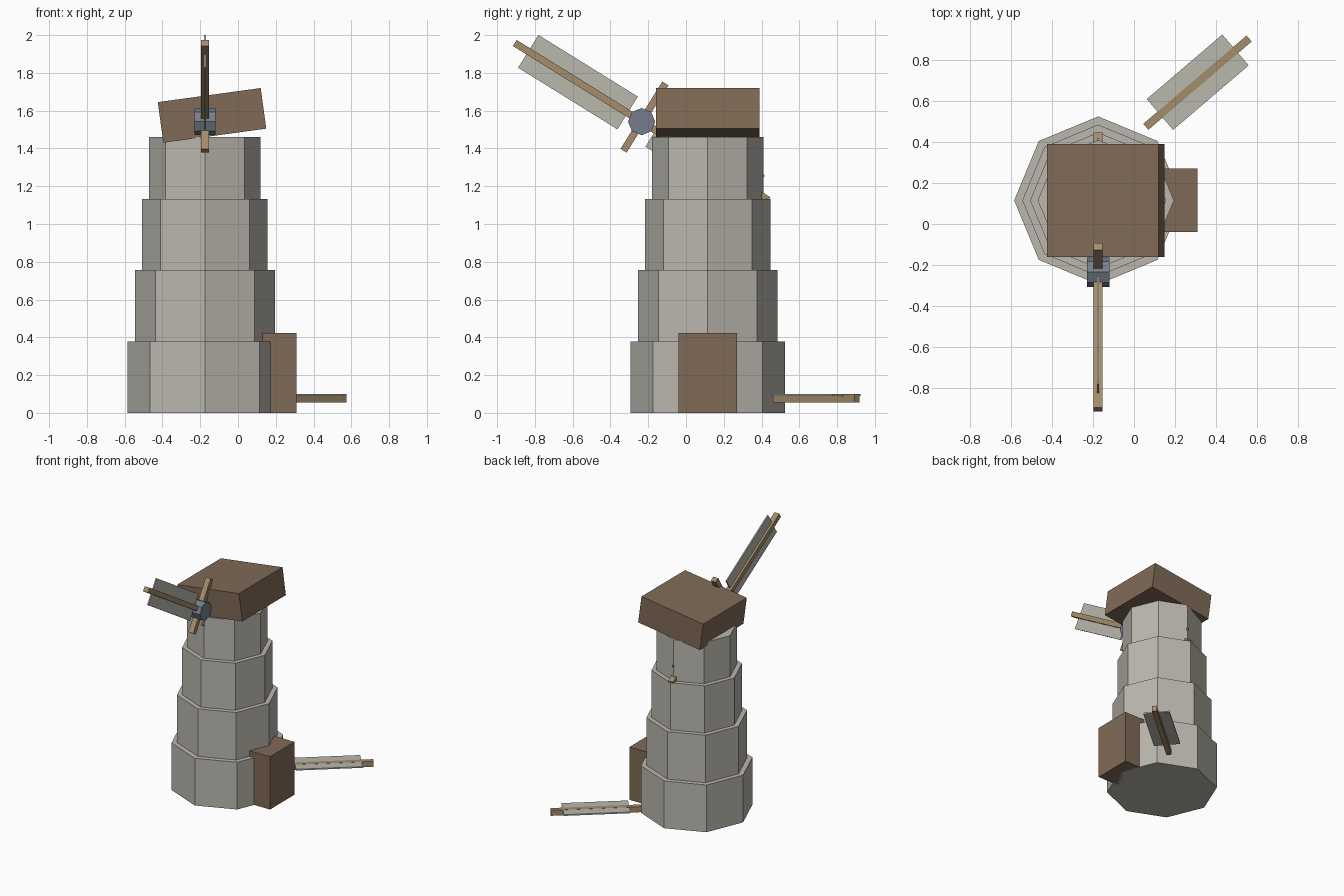
import bpy, bmesh, math
from mathutils import Matrix, Vector

if "Cube" in bpy.data.objects:
    bpy.data.objects.remove(bpy.data.objects["Cube"])


def material(name, rgb):
    """Flat colour from 0-255 screen values, converted to linear."""
    m = bpy.data.materials.new(name)
    m.diffuse_color = [((c / 255 + 0.055) / 1.055) ** 2.4 for c in rgb] + [1.0]
    m.use_nodes = True
    m.node_tree.nodes["Principled BSDF"].inputs["Base Color"].default_value = m.diffuse_color
    return m


STONE = material("pale stone", (186, 183, 174))
SAILCLOTH = material("sail cloth", (186, 184, 174))
BROWN = material("dark brown wood", (128, 107, 87))
TIMBER = material("light timber", (165, 140, 106))
IRON = material("blue grey iron", (118, 127, 141))


def finish(name, bm, mat, loc, rot):
    mesh = bpy.data.meshes.new(name)
    bm.to_mesh(mesh)
    bm.free()
    mesh.materials.append(mat)
    ob = bpy.data.objects.new(name, mesh)
    ob.location = loc
    ob.rotation_euler = rot
    bpy.context.collection.objects.link(ob)
    return ob


def box(name, size, loc, mat, rot=(0, 0, 0)):
    bm = bmesh.new()
    bmesh.ops.create_cube(bm, size=1, matrix=Matrix.Diagonal((*size, 1)))
    return finish(name, bm, mat, loc, rot)


def octagon(name, radius, height, loc, mat, rot=(0, 0, 0)):
    bm = bmesh.new()
    bmesh.ops.create_cone(bm, cap_ends=True, segments=8, radius1=radius,
                          radius2=radius, depth=height)
    return finish(name, bm, mat, loc, rot)


# Stepped octagonal tower
TX, TY = -0.175, 0.115
levels = [0, 0.377, 0.756, 1.132, 1.46]
for i, r in enumerate((0.41, 0.37, 0.332, 0.295)):
    z0, z1 = levels[i], levels[i + 1]
    octagon(f"tower_tier_{i + 1}", r, z1 - z0, (TX, TY, (z0 + z1) / 2), STONE)

# Tilted cap and the entrance porch
box("tilted_cap", (0.55, 0.55, 0.217), (-0.1375, TY, 1.575), BROWN,
    (0, math.radians(-7.8), 0))
box("entrance_porch", (0.18, 0.31, 0.422), (0.22, 0.115, 0.211), BROWN)

# Hub with its axle across the tower
HUB = Vector((TX, -0.235, 1.542))
octagon("hub", 0.072, 0.11, HUB, IRON, (0, math.pi / 2, 0))


def radial(name, size_x, width, start, end, degrees, mat):
    """Box lying along a spoke of the hub, in the y-z plane."""
    a = math.radians(degrees)
    d = Vector((0, math.cos(a), math.sin(a)))
    box(name, (size_x, end - start, width), HUB + d * (start + end) / 2,
        mat, (a, 0, 0))


# Two whole blades with sails, and two snapped stubs
for label, angle in (("front", 148.2), ("rear", 328.2)):
    radial(f"{label}_blade_spar", 0.044, 0.038, 0, 0.79, angle, TIMBER)
    radial(f"{label}_blade_sail", 0.01, 0.204, 0.087, 0.706, angle, SAILCLOTH)
radial("upper_broken_spar", 0.044, 0.038, 0, 0.238, 58.2, TIMBER)
radial("lower_broken_spar", 0.044, 0.038, 0, 0.181, 238.2, TIMBER)

# Fallen blade behind the tower
FALL = (0, 0, math.radians(40.5))
box("fallen_blade_spar", (0.663, 0.038, 0.044), (0.31, 0.69, 0.078), TIMBER, FALL)
box("fallen_blade_sail", (0.485, 0.198, 0.01), (0.311, 0.692, 0.094), SAILCLOTH, FALL)
